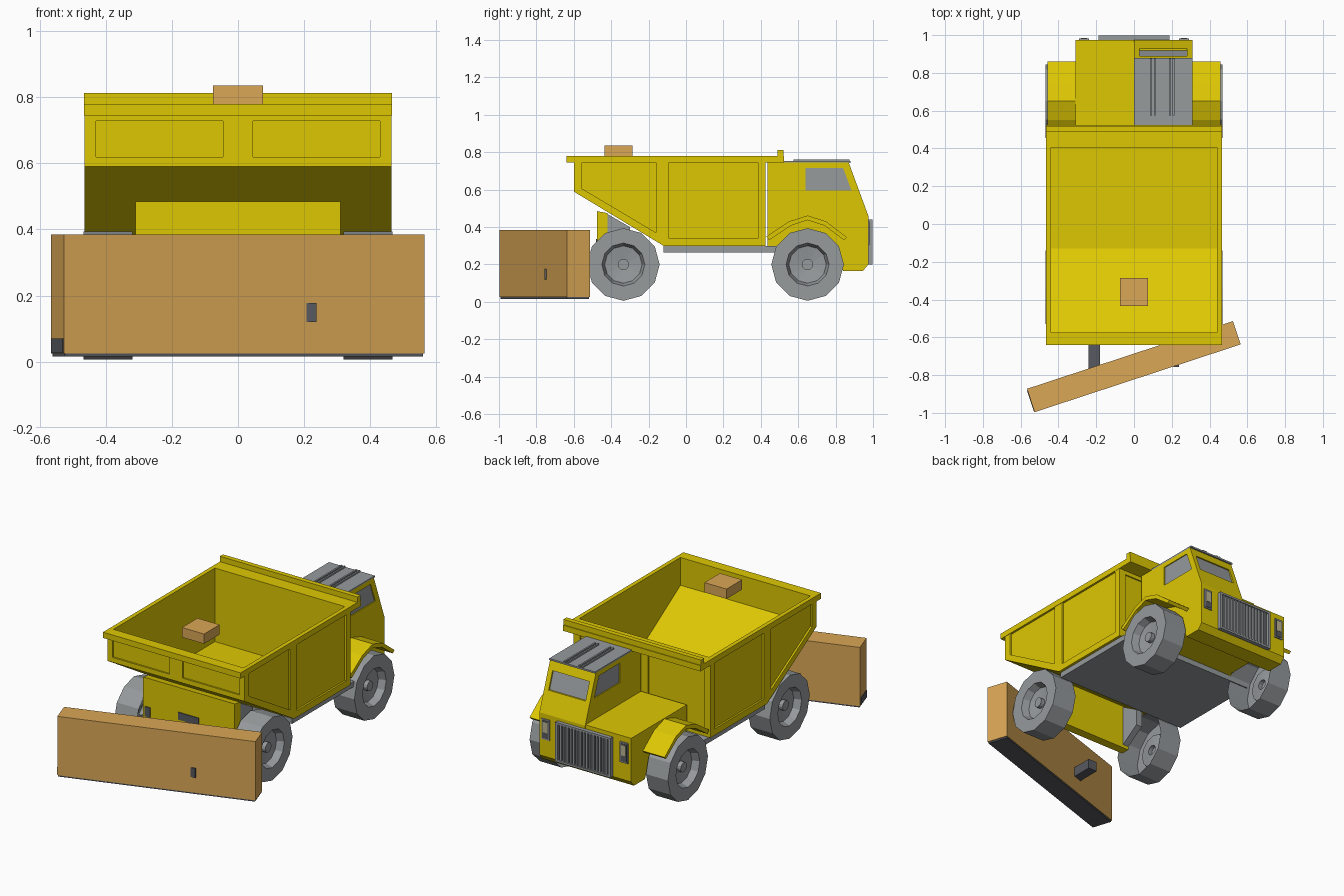
import bpy, bmesh, math
from mathutils import Vector

old = bpy.data.objects.get("Cube")
if old:
    bpy.data.objects.remove(old, do_unlink=True)


def material(name, rgb):
    m = bpy.data.materials.new(name)
    m.use_nodes = True
    m.diffuse_color = (*rgb, 1)
    m.node_tree.nodes["Principled BSDF"].inputs["Base Color"].default_value = (*rgb, 1)
    return m


YELLOW = material("yellow paint", (0.73, 0.575, 0.001))
TAN = material("tan", (0.70, 0.385, 0.09))
GREY = material("mid grey", (0.305, 0.325, 0.335))
DARK = material("dark grey", (0.095, 0.1, 0.115))
LENS = material("lamp lens", (0.5, 0.46, 0.28))


def finish(name, bm, mat):
    bmesh.ops.recalc_face_normals(bm, faces=bm.faces)
    me = bpy.data.meshes.new(name)
    bm.to_mesh(me)
    bm.free()
    me.materials.append(mat)
    ob = bpy.data.objects.new(name, me)
    bpy.context.collection.objects.link(ob)
    return ob


def prism(name, pts, lo, hi, mat, axis="x"):
    """Extrude a side (y, z) or front (x, z) outline between lo and hi."""
    bm = bmesh.new()
    place = (lambda p, d: (d, *p)) if axis == "x" else (lambda p, d: (p[0], d, p[1]))
    face = bm.faces.new([bm.verts.new(place(p, lo)) for p in pts])
    new = bmesh.ops.extrude_face_region(bm, geom=[face])["geom"]
    move = Vector(place((0, 0), hi - lo))
    bmesh.ops.translate(bm, vec=move, verts=[v for v in new if isinstance(v, bmesh.types.BMVert)])
    return finish(name, bm, mat)


def box(name, x, y, z, mat):
    return prism(name, [(y[0], z[0]), (y[1], z[0]), (y[1], z[1]), (y[0], z[1])], *x, mat)


def cut(ob, cutter):
    cutter.hide_render = True
    mod = ob.modifiers.new("cut", "BOOLEAN")
    mod.operation, mod.solver, mod.object = "DIFFERENCE", "EXACT", cutter
    bpy.context.view_layer.objects.active = ob
    bpy.ops.object.modifier_apply(modifier=mod.name)
    bpy.data.objects.remove(cutter, do_unlink=True)


# Dump bed: hollow tub with recessed panels
bed = prism("dump_bed", [(-.6, .75), (-.6, .59), (-.12, .3), (.425, .3), (.425, .75)], -.464, .464, YELLOW)
cut(bed, prism("tub_cutter", [(-.575, .9), (-.575, .61), (-.13, .33), (.405, .33), (.405, .9)], -.44, .44, YELLOW))
for s in (-1, 1):
    x0, x1 = sorted((s * .453, s * .5))
    cut(bed, prism("panel_cutter", [(-.555, .755), (-.16, .755), (-.16, .37), (-.555, .605)], x0, x1, YELLOW))
    cut(bed, box("panel_cutter", (x0, x1), (-.09, .385), (.34, .755), YELLOW))
    outline = [(s * .045, .62), (s * .43, .62), (s * .43, .728), (s * .045, .728)]
    cut(bed, prism("panel_cutter", outline, -.7, -.59, YELLOW, "y"))
    cut(bed, box("panel_cutter", sorted((s * .04, s * .42)), (.417, .5), (.34, .72), YELLOW))

# Bed rim and rear guard rail
for s, side in ((-1, "right"), (1, "left")):
    box(side + "_bed_rim", sorted((s * .44, s * .466)), (-.64, .525), (.745, .78), YELLOW)
box("front_bed_rim", (-.44, .44), (-.64, -.575), (.745, .78), YELLOW)
box("back_bed_rim", (-.44, .44), (.405, .525), (.745, .78), YELLOW)
box("guard_rail", (-.466, .466), (.49, .52), (.78, .813), YELLOW)
box("loose_crate", (-.075, .075), (-.435, -.285), (.775, .835), TAN)

# Chassis and front beam
box("chassis_plate", (-.45, .45), (-.12, .48), (.265, .298), GREY)
prism("front_beam", [(-.475, .2), (-.42, .2), (-.42, .475), (-.475, .485)], -.31, .31, YELLOW)
box("beam_plate", (-.07, .07), (-.481, -.474), (.29, .335), DARK)
box("beam_lamp", (-.295, -.26), (-.481, -.474), (.25, .31), DARK)
for s, side in ((-1, "right"), (1, "left")):
    prism(side + "_frame_wedge", [(-.42, .47), (-.3, .4), (-.3, .3), (-.42, .22)],
          *sorted((s * .27, s * .31)), GREY)

# Angled blade, its cutting edge and the push arms
TILT = math.radians(18.2)


def blade_part(name, x, y, z, mat):
    ob = box(name, x, y, z, mat)
    ob.location = (-.001, -.755, 0)
    ob.rotation_euler.z = TILT


blade_part("blade", (-.574, .574), (-.065, .065), (.025, .385), TAN)
blade_part("cutting_edge", (-.57, .57), (-.062, .062), (.016, .026), DARK)
blade_part("blade_end_shoe", (-.577, -.57), (-.06, .055), (.026, .07), DARK)
box("right_push_arm", (-.24, -.18), (-.77, -.62), (.12, .18), DARK)
box("left_push_arm", (.208, .238), (-.757, -.7), (.12, .177), DARK)

# Cab on one side, low flat bonnet on the other
lower = [(.975, .2), (.945, .165), (.84, .165), (.78, .3), (.435, .3)]
cab = prism("cab", [(.435, .745), (.87, .745), (.975, .46)] + lower, 0, .31, YELLOW)
prism("bonnet", [(.435, .465), (.973, .465)] + lower, -.31, 0, YELLOW)

# Recessed windows with flat panes
window = [(.64, .715), (.84, .715), (.885, .595), (.64, .595)]
screen = [(.878, .69), (.916, .585), (1, .585), (1, .69)]
screen_pane = [(.876, .69), (.914, .585), (.919, .585), (.881, .69)]
for x0, x1 in ((.3, .4), (-.1, .01)):
    cut(cab, prism("window_cutter", window, x0, x1, YELLOW))
cut(cab, prism("screen_cutter", screen, .03, .28, YELLOW))
prism("left_window", window, .298, .304, GREY)
prism("right_window", window, .006, .012, GREY)
prism("windscreen", screen_pane, .03, .28, GREY)
box("roof_plate", (0, .31), (.525, .88), (.743, .753), GREY)
for x in (.09, .11, .19, .21):
    box("roof_rib", (x - .005, x + .005), (.575, .875), (.753, .762), GREY)

# Radiator grille and lamps
box("grille_back", (-.175, .175), (.97, .981), (.21, .43), DARK)
for x in (-.18, .18):
    box("grille_side", (x - .008, x + .008), (.97, .998), (.2, .44), GREY)
for z in (.205, .435):
    box("grille_rail", (-.185, .185), (.97, .998), (z - .006, z + .006), GREY)
for i in range(15):
    x = -.154 + i * .022
    box("grille_bar", (x - .006, x + .006), (.975, .993), (.21, .43), GREY)
for s, side in ((-1, "right"), (1, "left")):
    x = s * .265
    box(side + "_lamp_frame", (x - .027, x + .027), (.97, .981), (.305, .43), GREY)
    box(side + "_lamp_inset", (x - .021, x + .021), (.979, .983), (.313, .422), DARK)
    box(side + "_lamp", (x - .016, x + .016), (.981, .985), (.35, .414), LENS)

# Faceted mudguards
top = [(.43, .35), (.55, .43), (.65, .462), (.75, .43), (.86, .345)]
under = [(.845, .33), (.74, .408), (.65, .437), (.56, .408), (.445, .33)]
for s, side in ((-1, "right"), (1, "left")):
    prism(side + "_mudguard", top + under, *sorted((s * .3, s * .457)), YELLOW)


# Wheels: twelve-sided shell, open towards the chassis, with a dished rim and hub
def wheel(name, side, y):
    profile = [(.194, .32), (.194, .468), (.115, .468), (.1, .425), (.03, .415), (.03, .44), (0, .44)]
    bm = bmesh.new()
    verts = [bm.verts.new((side * x, 0, r)) for r, x in profile]
    edges = [bm.edges.new(pair) for pair in zip(verts, verts[1:])]
    bmesh.ops.spin(bm, geom=verts + edges, cent=(0, 0, 0), axis=(1, 0, 0),
                   angle=math.tau, steps=12, use_duplicate=False)
    bmesh.ops.remove_doubles(bm, verts=bm.verts, dist=1e-4)
    finish(name, bm, GREY).location = (0, y, .2)


for s, side in ((-1, "right"), (1, "left")):
    wheel(side + "_front_wheel", s, -.335)
    wheel(side + "_back_wheel", s, .65)
